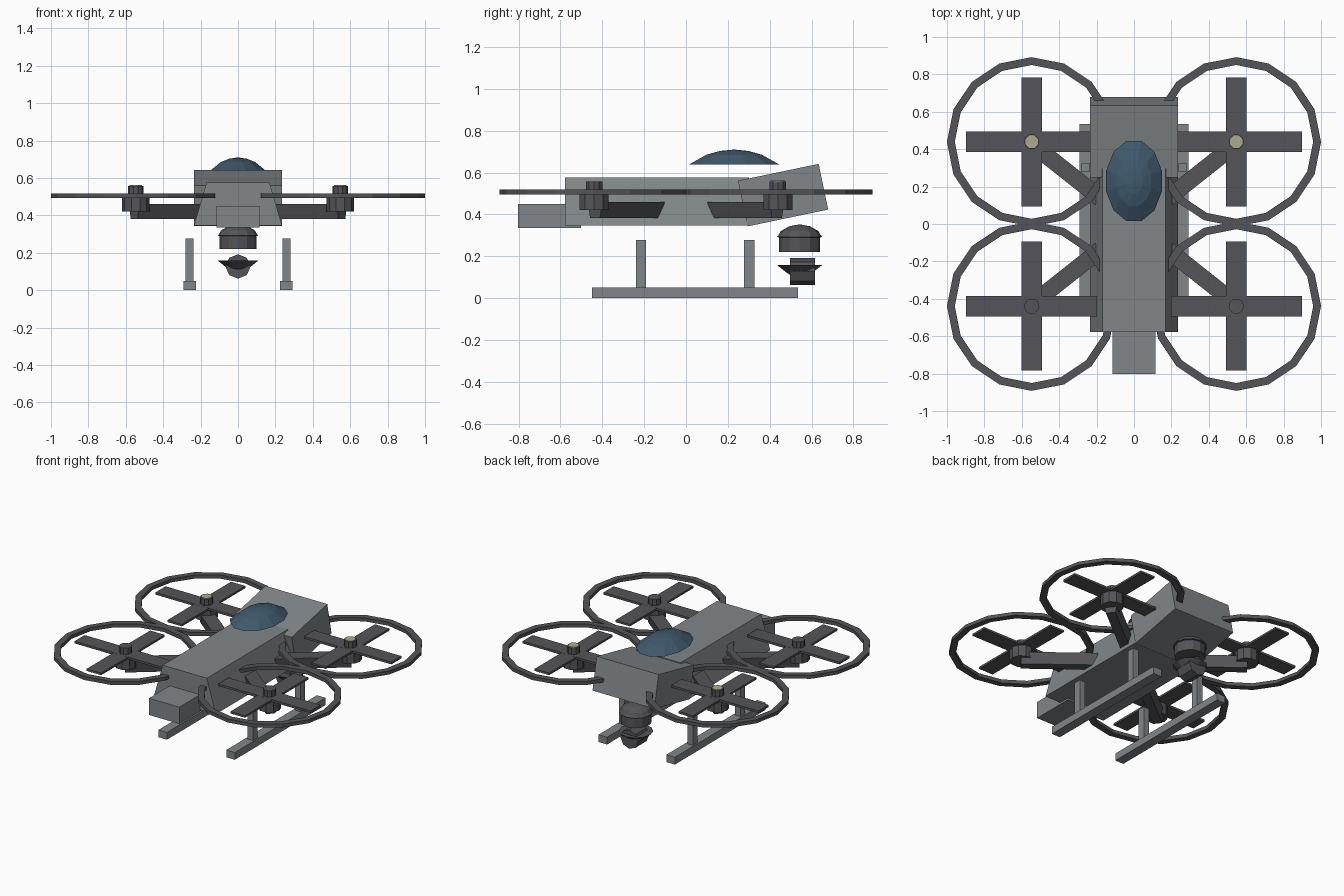
import bpy, bmesh, math
from mathutils import Matrix, Vector

if "Cube" in bpy.data.objects:
    bpy.data.objects.remove(bpy.data.objects["Cube"])


def mat(name, col):
    m = bpy.data.materials.new(name)
    m.diffuse_color = (*col, 1)
    m.use_nodes = True
    m.node_tree.nodes["Principled BSDF"].inputs["Base Color"].default_value = m.diffuse_color
    return m


HULL = mat("hull_grey", (0.22, 0.24, 0.25))
DARK = mat("dark_grey", (0.09, 0.09, 0.10))
GLASS = mat("blue_glass", (0.05, 0.10, 0.15))
LAMP = mat("pale_lamp", (0.42, 0.40, 0.27))


def make(name, bm, material=None):
    bmesh.ops.recalc_face_normals(bm, faces=bm.faces)
    me = bpy.data.meshes.new(name)
    bm.to_mesh(me)
    bm.free()
    ob = bpy.data.objects.new(name, me)
    bpy.context.collection.objects.link(ob)
    if material:
        me.materials.append(material)
    return ob


def box(name, c, size, material=None, rot=None):
    bm = bmesh.new()
    m = Matrix.Translation(c) @ (rot or Matrix()) @ Matrix.Diagonal((*size, 1))
    bmesh.ops.create_cube(bm, size=1, matrix=m)
    return make(name, bm, material)


def loft(name, rings, material=None):
    """Closed solid through cross-sections of equal point count."""
    bm = bmesh.new()
    vs = [[bm.verts.new(p) for p in r] for r in rings]
    n = len(vs[0])
    for a, b in zip(vs, vs[1:]):
        for i in range(n):
            j = (i + 1) % n
            bm.faces.new((a[i], a[j], b[j], b[i]))
    bm.faces.new(vs[0])
    bm.faces.new(vs[-1])
    return make(name, bm, material)


def lathe(name, c, profile, n, material=None, sx=1, sy=1, phase=0.0):
    """Profile of (radius, z) turned about a vertical axis at c."""
    rings = [[(c[0] + r * sx * math.cos(phase + math.tau * i / n),
               c[1] + r * sy * math.sin(phase + math.tau * i / n), z)
              for i in range(n)] for r, z in profile]
    return loft(name, rings, material)


def guard_ring(name, c, r0, r1, z0, z1, n=16):
    bm = bmesh.new()
    rows = []
    for i in range(n):
        a = math.tau * i / n
        rows.append([bm.verts.new((c[0] + r * math.cos(a), c[1] + r * math.sin(a), z))
                     for r, z in ((r0, z0), (r1, z0), (r1, z1), (r0, z1))])
    for i in range(n):
        a, b = rows[i], rows[(i + 1) % n]
        for k in range(4):
            bm.faces.new((a[k], a[(k + 1) % 4], b[(k + 1) % 4], b[k]))
    return make(name, bm, DARK)


# Fuselage: trapezoid section, tilted head block, tail block
section = [(-0.235, 0.347), (0.235, 0.347), (0.168, 0.577), (-0.168, 0.577)]
loft("fuselage", [[(x, y, z) for x, z in section] for y in (-0.578, 0.30)], HULL)
box("head_block", (0, 0.464, 0.492), (0.47, 0.394, 0.223), HULL,
    Matrix.Rotation(math.radians(11.8), 4, 'X'))
box("tail_block", (0, -0.652, 0.392), (0.23, 0.30, 0.115), HULL)

# Canopy dome
lathe("canopy", (0, 0.23), [(1, 0.639), (0.62, 0.685), (0.32, 0.703), (0.002, 0.71)],
      12, GLASS, 0.154, 0.222, math.pi / 12)

# Rotors, motors and arms at the four corners
for sx, sn in ((-1, "left"), (1, "right")):
    for sy, yn in ((-1, "front"), (1, "rear")):
        tag = f"{yn}_{sn}"
        c = (sx * 0.547, sy * 0.439)
        guard_ring("guard_ring_" + tag, c, 0.411, 0.453, 0.494, 0.518)
        box("blade_x_" + tag, (*c, 0.507), (0.70, 0.11, 0.015), DARK)
        box("blade_y_" + tag, (*c, 0.507), (0.11, 0.69, 0.014), DARK)
        lathe("motor_" + tag, c, [(0.073, 0.422), (0.073, 0.505)], 10, DARK)
        lathe("motor_cap_" + tag, c, [(0.041, 0.50), (0.041, 0.557)], 10, DARK)
        if sy > 0:
            lathe("lamp_" + tag, c, [(0.036, 0.55), (0.036, 0.562)], 8, LAMP,
                  phase=math.pi / 8)
        # Arm: bar running diagonally inwards, narrower underneath
        p, q = Vector((sx * 0.555, sy * 0.435)), Vector((sx * 0.18, sy * 0.138))
        d = (q - p).normalized()
        s = Vector((-d.y, d.x))
        rings = []
        for e in (p, q):
            rings.append([(*(e + s * w), z) for w, z in
                          ((-0.045, 0.46), (0.045, 0.46), (0.03, 0.382), (-0.03, 0.382))])
        loft("arm_" + tag, rings, DARK)

    # Landing gear
    box("skid_" + sn, (sx * 0.258, 0.043, 0.025), (0.065, 0.985, 0.05), HULL)
    for y, n in ((-0.215, "front"), (0.302, "rear")):
        box(f"strut_{n}_{sn}", (sx * 0.26, y, 0.16), (0.042, 0.05, 0.235), HULL)

# Camera turret: upper drum with lip and dome, lower lens barrel and shroud
tc = (0, 0.543)
lathe("turret_drum", tc, [(0.098, 0.22), (0.098, 0.29), (0.108, 0.292), (0.098, 0.305),
                          (0.09, 0.32), (0.05, 0.343), (0.002, 0.352)], 12, DARK)
lathe("lens_shroud", tc, [(0.035, 0.105), (0.06, 0.12), (0.108, 0.158), (0.06, 0.158)], 12, DARK)
barrel = [(0.067 * math.cos(math.tau * i / 8), 0.127 + 0.065 * math.sin(math.tau * i / 8))
          for i in range(8)]
loft("lens_barrel", [[(x, y, z) for x, z in barrel] for y in (0.497, 0.617)], DARK)
